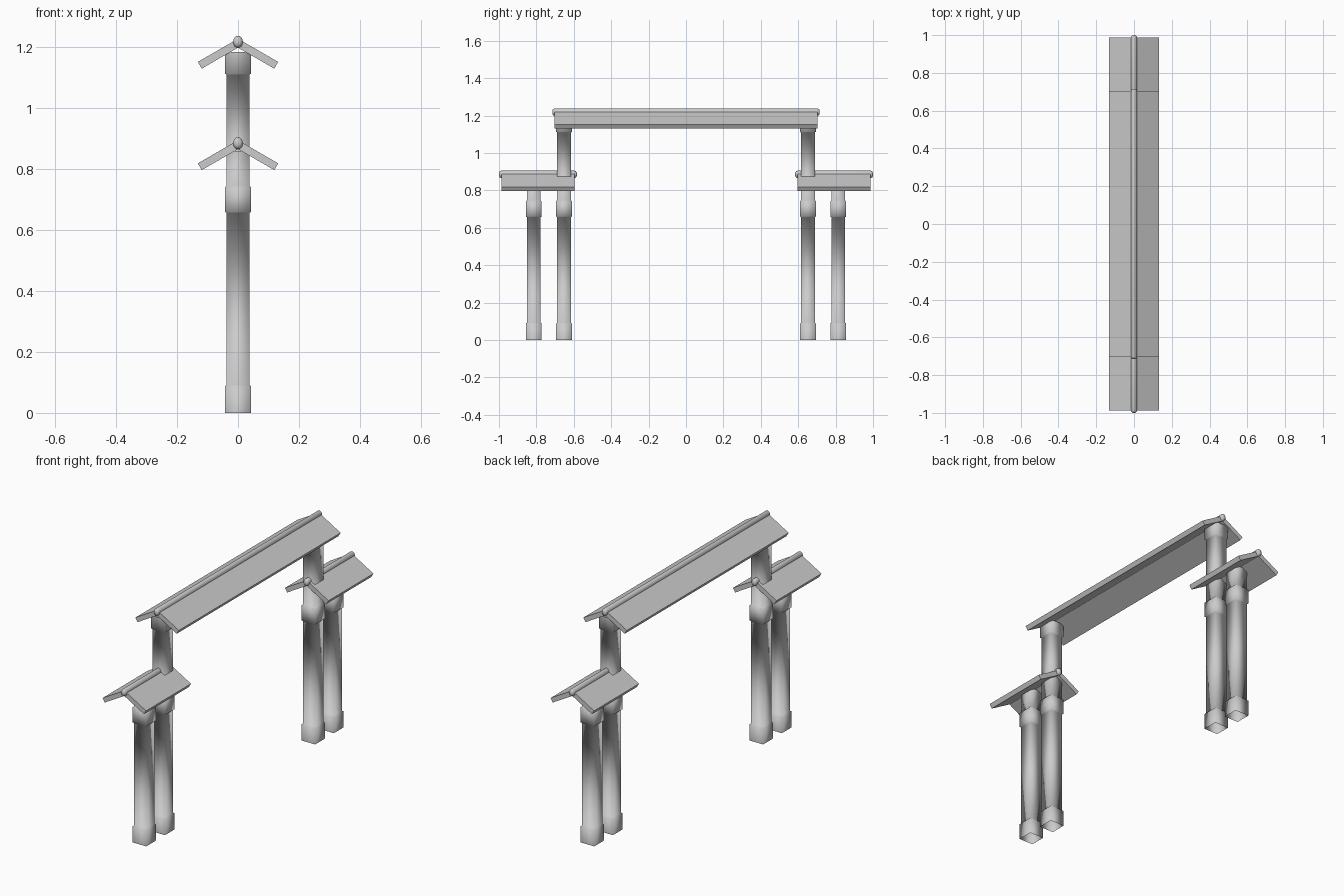
import bpy
import bmesh
import math

if "Cube" in bpy.data.objects:
    bpy.data.objects.remove(bpy.data.objects["Cube"], do_unlink=True)

grey = bpy.data.materials.new("plain_grey")
grey.use_nodes = True
COLOUR = (0.6, 0.6, 0.6, 1)
grey.diffuse_color = COLOUR
grey.node_tree.nodes["Principled BSDF"].inputs["Base Color"].default_value = COLOUR

SHAFT, COLLAR = 0.037, 0.042


def loft(name, rings, close_ends, smooth):
    """Skin a row of equal rings of points into a tube."""
    bm = bmesh.new()
    loops = [[bm.verts.new(p) for p in ring] for ring in rings]
    n = len(loops[0])
    for a, b in zip(loops, loops[1:]):
        for i in range(n):
            j = (i + 1) % n
            bm.faces.new((a[i], a[j], b[j], b[i]))
    if close_ends:
        bm.faces.new(loops[0])
        bm.faces.new(loops[-1])
    bmesh.ops.recalc_face_normals(bm, faces=bm.faces)
    mesh = bpy.data.meshes.new(name)
    bm.to_mesh(mesh)
    bm.free()
    for poly in mesh.polygons:
        poly.use_smooth = smooth
    mesh.materials.append(grey)
    obj = bpy.data.objects.new(name, mesh)
    bpy.context.collection.objects.link(obj)
    return obj


def pillar(name, y, top, collars):
    """Square post, open at the foot, with thicker collars."""
    profile = []
    for low, high in collars:
        if low > 0:
            profile += [(low - 0.004, SHAFT)]
        profile += [(low, COLLAR), (high, COLLAR)]
        if high < top:
            profile += [(high + 0.004, SHAFT)]
    if profile[-1][0] < top:
        profile.append((top, SHAFT))
    corners = ((-1, -1), (1, -1), (1, 1), (-1, 1))
    rings = [[(sx * h, y + sy * h, z) for sx, sy in corners] for z, h in profile]
    loft(name, rings, False, True)


def roof(name, y0, y1, eave):
    """Gabled slab with a round-ended ridge roll; eave is its lowest height."""
    slope = math.tan(math.radians(30))
    top_x, low_x = 0.132, 0.119
    tip = eave + 0.022
    section = [(-low_x, eave), (-top_x, tip), (0, tip + top_x * slope),
               (top_x, tip), (low_x, eave), (0, eave + low_x * slope)]
    loft(name, [[(x, y, z) for x, z in section] for y in (y0, y1)], True, False)

    centre = eave + 0.088
    ends = [(y0 - 0.013, 0.45), (y0 - 0.008, 0.85), (y0, 1),
            (y1, 1), (y1 + 0.008, 0.85), (y1 + 0.013, 0.45)]
    angles = [math.tau * i / 16 for i in range(16)]
    rings = [[(0.016 * s * math.cos(a), y, centre + 0.02 * s * math.sin(a))
              for a in angles] for y, s in ends]
    loft(name + "_ridge", rings, True, True)


# Main roof spanning the gateway
roof("main_roof", -0.702, 0.702, 1.13)

# Matching pillars and small roofs at each end
base, middle, upper = (0, 0.088), (0.66, 0.742), (1.113, 1.185)
for side, s in (("front", -1), ("back", 1)):
    pillar(side + "_inner_pillar", s * 0.652, 1.185, (base, middle, upper))
    pillar(side + "_outer_pillar", s * 0.814, 0.86, (base, middle))
    y0, y1 = sorted((s * 0.597, s * 0.987))
    roof(side + "_small_roof", y0, y1, 0.797)
